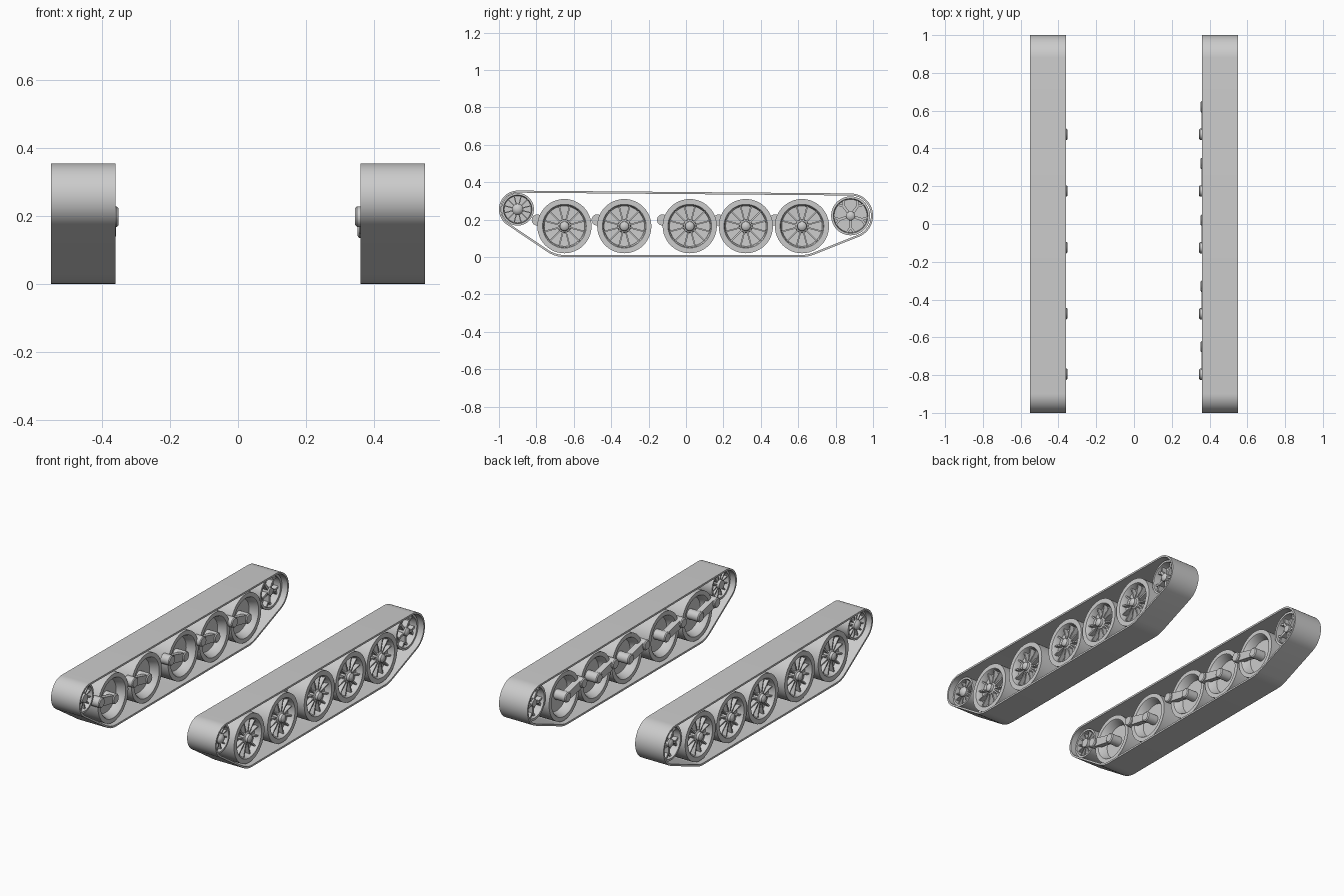
import bpy, bmesh, math
from mathutils import Vector, Matrix

cube = bpy.data.objects.get("Cube")
if cube:
    bpy.data.objects.remove(cube)

grey = bpy.data.materials.new("light_grey")
grey.use_nodes = True
COLOUR = (0.6, 0.6, 0.6, 1)
grey.diffuse_color = COLOUR
grey.node_tree.nodes["Principled BSDF"].inputs["Base Color"].default_value = COLOUR
parts = []


def finish(bm, name, side, centre=(0, 0)):
    """Place a part made for the +x side at (y, z), mirrored when side is -1."""
    for v in bm.verts:
        v.co = Vector((v.co.x * side, v.co.y + centre[0], v.co.z + centre[1]))
    bmesh.ops.recalc_face_normals(bm, faces=bm.faces)
    mesh = bpy.data.meshes.new(name)
    bm.to_mesh(mesh)
    bm.free()
    mesh.materials.append(grey)
    ob = bpy.data.objects.new(name, mesh)
    bpy.context.collection.objects.link(ob)
    parts.append(ob)


def lathe(bm, profile, n=48):
    """Spin a list of (x, radius) around the x axis."""
    rings = []
    for x, r in profile:
        if r == 0:
            rings.append([bm.verts.new((x, 0, 0))] * n)
        else:
            rings.append([bm.verts.new((x, r * math.cos(math.tau * i / n),
                                        r * math.sin(math.tau * i / n))) for i in range(n)])
    for a, b in zip(rings, rings[1:]):
        for i in range(n):
            j = (i + 1) % n
            bm.faces.new(dict.fromkeys((a[i], a[j], b[j], b[i])))


def bar(bm, x0, x1, p, q, w0, w1):
    """A tapered bar in the wheel plane from p to q, between depths x0 and x1."""
    p, q = Vector(p), Vector(q)
    d = (q - p).normalized()
    side = Vector((-d.y, d.x))
    outline = [p + side * w0, p - side * w0, q - side * w1, q + side * w1]
    a, b = [[bm.verts.new((x, o.x, o.y)) for o in outline] for x in (x0, x1)]
    bm.faces.new(a)
    bm.faces.new(b[::-1])
    for i in range(4):
        j = (i + 1) % 4
        bm.faces.new((a[i], b[i], b[j], a[j]))


def polar(r, angle):
    return (r * math.cos(angle), r * math.sin(angle))


def hull_loop(circles, inset):
    """Belt outline around circles (y, z, r), listed counterclockwise."""
    points = []
    count = len(circles)

    def tangent(a, b):
        dy, dz = b[0] - a[0], b[1] - a[1]
        return math.atan2(dz, dy) - math.acos((a[2] - b[2]) / math.hypot(dy, dz))

    for i, c in enumerate(circles):
        start = tangent(circles[i - 1], c)
        sweep = (tangent(c, circles[(i + 1) % count]) - start) % math.tau
        steps = max(4, round(sweep * 8))
        for k in range(steps + 1):
            py, pz = polar(c[2] - inset, start + sweep * k / steps)
            points.append((c[0] + py, c[1] + pz))
    return points


IDLER, SPROCKET = (-0.9, 0.255), (0.88, 0.22)
WHEELS_Y, WHEEL_Z = (-0.65, -0.33, 0.02, 0.32, 0.62), 0.165
BELT = [(WHEELS_Y[0], WHEEL_Z, 0.165), (WHEELS_Y[-1], WHEEL_Z, 0.165),
        (*SPROCKET, 0.12), (*IDLER, 0.1)]


def build_track(side):
    bm = bmesh.new()
    loops = [[bm.verts.new((x, y, z)) for y, z in hull_loop(BELT, inset)]
             for x, inset in ((0.36, 0), (0.55, 0), (0.55, 0.011), (0.36, 0.011))]
    n = len(loops[0])
    for a, b in zip(loops, loops[1:] + loops[:1]):
        for i in range(n):
            j = (i + 1) % n
            bm.faces.new((a[i], a[j], b[j], b[i]))
    finish(bm, "track_belt", side)


def build_road_wheel(side, y):
    # dished disc with a wide rim
    bm = bmesh.new()
    lathe(bm, [(0.43, 0), (0.43, 0.1), (0.385, 0.115), (0.38, 0.12), (0.38, 0.145),
               (0.53, 0.145), (0.53, 0.117), (0.525, 0.113), (0.49, 0.108), (0.485, 0)])
    finish(bm, "road_wheel", side, (y, WHEEL_Z))
    # radial ribs on the outer face
    bm = bmesh.new()
    for k in range(12):
        a = math.tau * (k + 0.5) / 12
        bar(bm, 0.48, 0.515, polar(0.02, a), polar(0.112, a), 0.004, 0.004)
    finish(bm, "road_wheel_ribs", side, (y, WHEEL_Z))
    # domed hub cap
    bm = bmesh.new()
    lathe(bm, [(0.48, 0.036), (0.515, 0.034), (0.52, 0.026), (0.535, 0.024),
               (0.542, 0.015), (0.545, 0)], 32)
    finish(bm, "road_wheel_hub", side, (y, WHEEL_Z))


def build_swing_arm(side, y):
    inner = 0.345 if side > 0 else 0.352
    pivot = (-0.145, 0.033)
    bm = bmesh.new()
    bar(bm, inner + 0.012, 0.395, (0, 0), pivot, 0.022, 0.026)
    # axle into the wheel and pivot shaft
    lathe(bm, [(inner + 0.007, 0), (inner + 0.007, 0.024), (inner + 0.012, 0.03),
               (0.44, 0.03), (0.44, 0)], 24)
    start = len(bm.verts)
    lathe(bm, [(inner, 0), (inner, 0.025), (inner + 0.005, 0.03),
               (0.41, 0.03), (0.41, 0)], 24)
    bm.verts.ensure_lookup_table()
    bmesh.ops.translate(bm, verts=bm.verts[start:], vec=(0, *pivot))
    finish(bm, "swing_arm", side, (y, WHEEL_Z))


def build_idler(side):
    bm = bmesh.new()
    lathe(bm, [(0.44, 0), (0.44, 0.072), (0.395, 0.076), (0.395, 0.087),
               (0.515, 0.087), (0.515, 0.076), (0.47, 0.072), (0.47, 0)])
    finish(bm, "idler_wheel", side, IDLER)
    bm = bmesh.new()
    for k in range(12):
        a = math.tau * (k + 0.5) / 12
        bar(bm, 0.405, 0.505, polar(0.02, a), polar(0.078, a), 0.003, 0.003)
    finish(bm, "idler_ribs", side, IDLER)
    bm = bmesh.new()
    lathe(bm, [(0.39, 0), (0.39, 0.026), (0.515, 0.03), (0.525, 0.022),
               (0.53, 0.012), (0.532, 0)], 32)
    finish(bm, "idler_hub", side, IDLER)


def build_sprocket(side):
    bm = bmesh.new()
    lathe(bm, [(0.44, 0), (0.44, 0.088), (0.395, 0.09), (0.395, 0.104),
               (0.515, 0.104), (0.515, 0.092), (0.47, 0.088), (0.47, 0)])
    finish(bm, "drive_sprocket", side, SPROCKET)
    # five forked spokes
    bm = bmesh.new()
    for k in range(5):
        a = math.tau * k / 5 + math.pi / 2 + math.pi / 5
        bar(bm, 0.405, 0.505, polar(0.01, a), polar(0.068, a), 0.008, 0.007)
        for turn in (-0.24, 0.24):
            bar(bm, 0.41, 0.5, polar(0.062, a), polar(0.096, a + turn), 0.006, 0.006)
    finish(bm, "sprocket_spokes", side, SPROCKET)
    bm = bmesh.new()
    lathe(bm, [(0.395, 0), (0.395, 0.022), (0.515, 0.024), (0.522, 0.016), (0.525, 0)], 32)
    finish(bm, "sprocket_hub", side, SPROCKET)


for side in (1, -1):
    build_track(side)
    build_idler(side)
    build_sprocket(side)
    for y in WHEELS_Y:
        build_road_wheel(side, y)
        build_swing_arm(side, y)

# Smooth shading with sharp edges kept
bpy.ops.object.select_all(action='DESELECT')
for ob in parts:
    ob.select_set(True)
bpy.context.view_layer.objects.active = parts[0]
bpy.ops.object.shade_smooth_by_angle(angle=math.radians(35))
